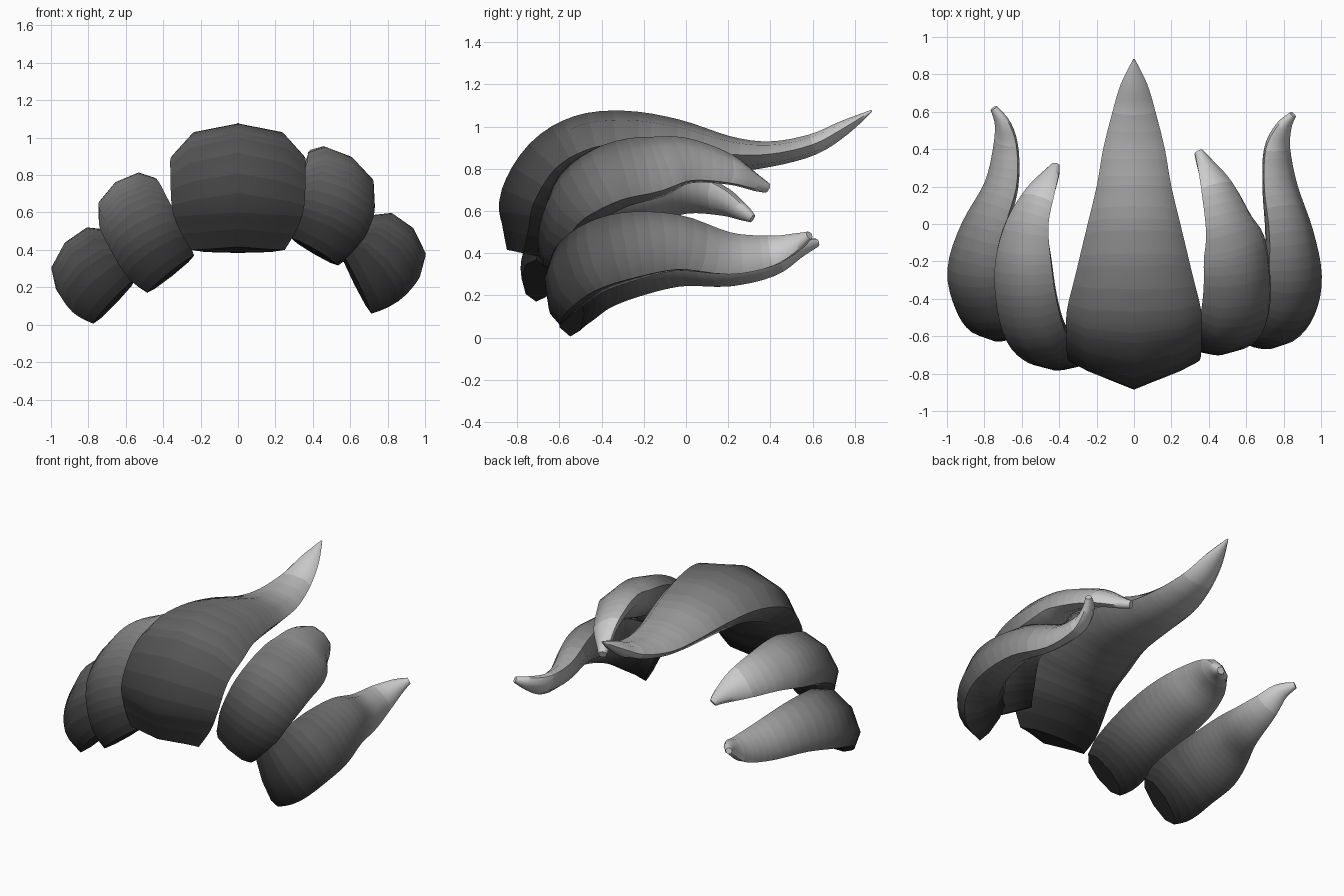
import bpy, bmesh, math
from mathutils import Vector

if "Cube" in bpy.data.objects:
    bpy.data.objects.remove(bpy.data.objects["Cube"])

SIDES = 8
STEPS = 4
SHADES = 24


# Grey ramp, dark at the roots and light at the tips
ramp = []
for s in range(SHADES):
    v = .02 + .62 * ((s + .5) / SHADES) ** 1.5
    m = bpy.data.materials.new("hair_shade_%02d" % s)
    m.diffuse_color = (v, v, v, 1)
    m.use_nodes = True
    m.node_tree.nodes["Principled BSDF"].inputs["Base Color"].default_value = m.diffuse_color
    ramp.append(m)


def spline(a, b, c, d, t):
    # Catmull-Rom blend of four section rows
    return [0.5 * (2*q + (r-p)*t + (2*p-5*q+4*r-s)*t*t + (3*q-p-3*r+s)*t**3)
            for p, q, r, s in zip(a, b, c, d)]


def lock(name, tilt, rows, peak=0):
    # rows: x, y, z, half width, half thickness, from root to tip
    n = len(rows)
    fine = []
    for i in range(n - 1):
        quad = [rows[max(0, min(n - 1, i + k))] for k in (-1, 0, 1, 2)]
        fine += [spline(*quad, s / STEPS) for s in range(STEPS)]
    fine.append(rows[-1])
    # distance along the lock, 0 to 1
    dist = [0]
    for p, q in zip(fine, fine[1:]):
        dist.append(dist[-1] + math.dist(p[:3], q[:3]))
    dist = [d / dist[-1] for d in dist]
    a = math.radians(tilt)
    across = Vector((math.cos(a), 0, -math.sin(a)))
    bm = bmesh.new()
    rings = []
    for i, r in enumerate(fine):
        t = Vector(fine[min(i + 1, len(fine) - 1)][:3]) - Vector(fine[max(i - 1, 0)][:3])
        t.normalize()
        w = (across - t * across.dot(t)).normalized()
        up = w.cross(t)
        ring = []
        for k in range(SIDES):
            g = 2 * math.pi * k / SIDES
            lift = math.sin(g)
            if k in (1, 3):  # ridge near the root
                lift *= 1 - peak * max(0, 1 - dist[i] / .3)
            ring.append(bm.verts.new(Vector(r[:3]) + w * r[3] * math.cos(g) + up * r[4] * lift))
        rings.append(ring)
    for i, (p, q) in enumerate(zip(rings, rings[1:])):
        shade = min(SHADES - 1, int((dist[i] + dist[i + 1]) / 2 * SHADES))
        for k in range(SIDES):
            j = (k + 1) % SIDES
            bm.faces.new((p[k], p[j], q[j], q[k])).material_index = shade
    bm.faces.new(rings[0])
    bm.faces.new(rings[-1]).material_index = SHADES - 1
    bmesh.ops.recalc_face_normals(bm, faces=bm.faces)
    me = bpy.data.meshes.new(name)
    for m in ramp:
        me.materials.append(m)
    bm.to_mesh(me)
    bm.free()
    ob = bpy.data.objects.new(name, me)
    bpy.context.collection.objects.link(ob)
    bpy.context.view_layer.objects.active = ob
    ob.select_set(True)
    bpy.ops.object.shade_smooth_by_angle(angle=math.radians(60))
    ob.select_set(False)


# Wide middle lock with upturned tip
lock("middle_lock", 0, [
    (0, -.77, .40, .25, .08), (0, -.745, .52, .32, .13), (0, -.72, .64, .355, .165),
    (0, -.62, .80, .36, .17), (0, -.47, .89, .36, .17), (0, -.28, .925, .315, .15),
    (0, -.05, .91, .26, .125), (0, .2, .87, .20, .085), (0, .4, .87, .165, .06),
    (0, .6, .915, .115, .05), (0, .75, .995, .07, .035), (0, .88, 1.075, .005, .005)], peak=.75)

# Inner side locks, curling down at the tip
lock("inner_lock_right", 35, [
    (.41, -.63, .39, .145, .07), (.47, -.60, .50, .195, .10), (.53, -.51, .66, .215, .125),
    (.55, -.34, .765, .215, .125), (.54, -.15, .81, .205, .11), (.51, 0, .84, .16, .075),
    (.445, .2, .80, .11, .05), (.375, .33, .735, .05, .035), (.345, .385, .71, .025, .025)])
lock("inner_lock_left", -37, [
    (-.36, -.71, .27, .16, .07), (-.435, -.68, .37, .195, .10), (-.525, -.58, .53, .20, .12),
    (-.575, -.4, .63, .20, .12), (-.59, -.2, .675, .185, .11), (-.57, 0, .69, .145, .07),
    (-.50, .17, .65, .10, .05), (-.44, .27, .595, .05, .035), (-.42, .315, .565, .025, .02)])

# Outer side locks, flicking outward at the tip
lock("outer_lock_right", 50, [
    (.63, -.59, .225, .185, .07), (.73, -.56, .28, .20, .11), (.81, -.45, .37, .205, .125),
    (.845, -.28, .43, .20, .125), (.83, -.05, .45, .165, .10), (.78, .2, .40, .13, .065),
    (.765, .4, .41, .095, .05), (.80, .52, .45, .055, .035), (.85, .585, .485, .02, .02)])
lock("outer_lock_left", -49, [
    (-.66, -.55, .125, .165, .07), (-.735, -.52, .20, .20, .11), (-.80, -.42, .29, .205, .12),
    (-.84, -.25, .355, .20, .12), (-.80, -.03, .375, .165, .095), (-.71, .2, .34, .125, .065),
    (-.685, .4, .36, .09, .05), (-.70, .53, .42, .055, .035), (-.75, .62, .45, .02, .02)])
